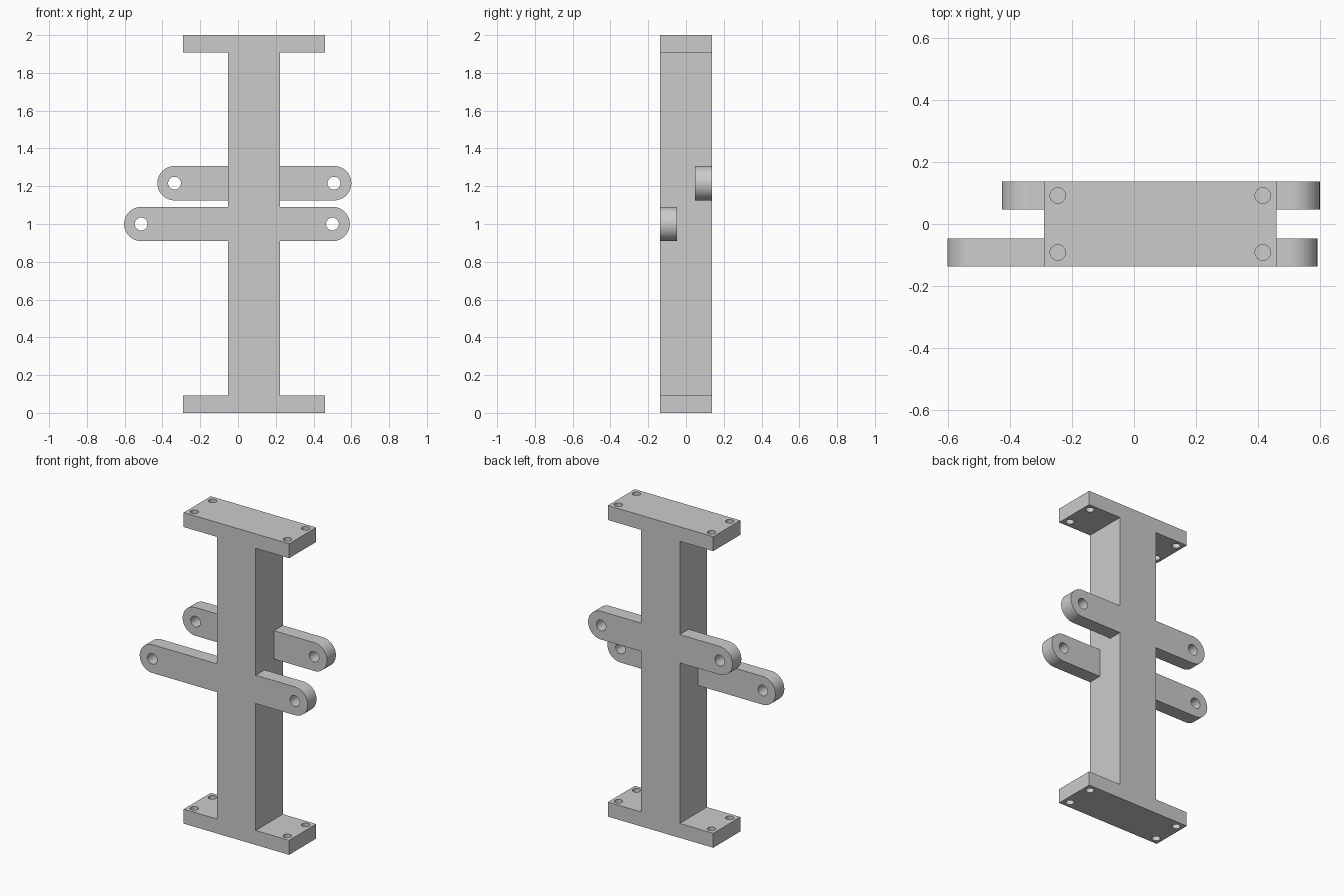
import bpy, bmesh, math
from mathutils import Matrix

if "Cube" in bpy.data.objects:
    bpy.data.objects.remove(bpy.data.objects["Cube"], do_unlink=True)

HALF_DEPTH = 0.1375
ARM_DEPTH = 0.09
ARM_R = 0.091
MID_X = 0.085

grey = bpy.data.materials.new("plain grey")
grey.use_nodes = True
grey.diffuse_color = (0.6, 0.6, 0.6, 1)
grey.node_tree.nodes["Principled BSDF"].inputs["Base Color"].default_value = (0.6, 0.6, 0.6, 1)


def finish(name, bm):
    bmesh.ops.recalc_face_normals(bm, faces=bm.faces)
    mesh = bpy.data.meshes.new(name)
    bm.to_mesh(mesh)
    bm.free()
    mesh.materials.append(grey)
    obj = bpy.data.objects.new(name, mesh)
    bpy.context.collection.objects.link(obj)
    return obj


def prism(name, outline, y0, y1):
    """Extrude an x-z outline along y."""
    bm = bmesh.new()
    face = bm.faces.new([bm.verts.new((x, y0, z)) for x, z in outline])
    moved = bmesh.ops.extrude_face_region(bm, geom=[face])["geom"]
    bmesh.ops.translate(bm, vec=(0, y1 - y0, 0),
                        verts=[v for v in moved if isinstance(v, bmesh.types.BMVert)])
    return finish(name, bm)


def arm(name, x0, x1, z, y0):
    """Bar with a half-round at each end."""
    n = 24
    outline = []
    for cx, start in ((x1 - ARM_R, -math.pi / 2), (x0 + ARM_R, math.pi / 2)):
        for i in range(n + 1):
            a = start + math.pi * i / n
            outline.append((cx + ARM_R * math.cos(a), z + ARM_R * math.sin(a)))
    return prism(name, outline, y0, y0 + ARM_DEPTH)


def drill(name, spots, radius, depth, turn=Matrix()):
    """Set of cylinders used to cut holes."""
    bm = bmesh.new()
    for spot in spots:
        bmesh.ops.create_cone(bm, cap_ends=True, segments=32, radius1=radius,
                              radius2=radius, depth=depth,
                              matrix=Matrix.Translation(spot) @ turn)
    obj = finish(name, bm)
    obj.hide_render = True
    return obj


def combine(body, tool, operation):
    mod = body.modifiers.new(operation.lower(), 'BOOLEAN')
    mod.operation = operation
    mod.solver = 'EXACT'
    mod.object = tool
    bpy.context.view_layer.objects.active = body
    bpy.ops.object.modifier_apply(modifier=mod.name)
    bpy.data.objects.remove(tool, do_unlink=True)


# Column with a mounting plate at each end
half_plate, half_col, plate_h = 0.375, 0.1375, 0.093
right_side = [(half_plate, 0), (half_plate, plate_h), (half_col, plate_h),
              (half_col, 2 - plate_h), (half_plate, 2 - plate_h), (half_plate, 2)]
outline = [(MID_X + x, z) for x, z in right_side]
outline += [(MID_X - x, z) for x, z in reversed(right_side)]
frame = prism("column_frame", outline, -HALF_DEPTH, HALF_DEPTH)

# Cross arms, flush with the front and the back
combine(frame, arm("front_arm", -0.603, 0.592, 1.0, -HALF_DEPTH), 'UNION')
combine(frame, arm("back_arm", -0.427, 0.60, 1.216, HALF_DEPTH - ARM_DEPTH), 'UNION')

# Pivot holes through the arm ends
pivots = [(-0.513, -0.09, 1.0), (0.50, -0.09, 1.0),
          (-0.336, 0.09, 1.216), (0.508, 0.09, 1.216)]
combine(frame, drill("pivot_drill", pivots, 0.034, 0.2,
                     Matrix.Rotation(math.pi / 2, 4, 'X')), 'DIFFERENCE')

# Bolt holes sunk into both sides of each plate
bolts = [(MID_X + sx * 0.331, sy * 0.092, z)
         for sx in (-1, 1) for sy in (-1, 1)
         for z in (0, plate_h, 2 - plate_h, 2)]
combine(frame, drill("bolt_drill", bolts, 0.025, 0.084), 'DIFFERENCE')

# Smooth rounded surfaces, keep edges sharp
bpy.ops.object.select_all(action='DESELECT')
frame.select_set(True)
bpy.context.view_layer.objects.active = frame
bpy.ops.object.shade_smooth_by_angle(angle=math.radians(30))
